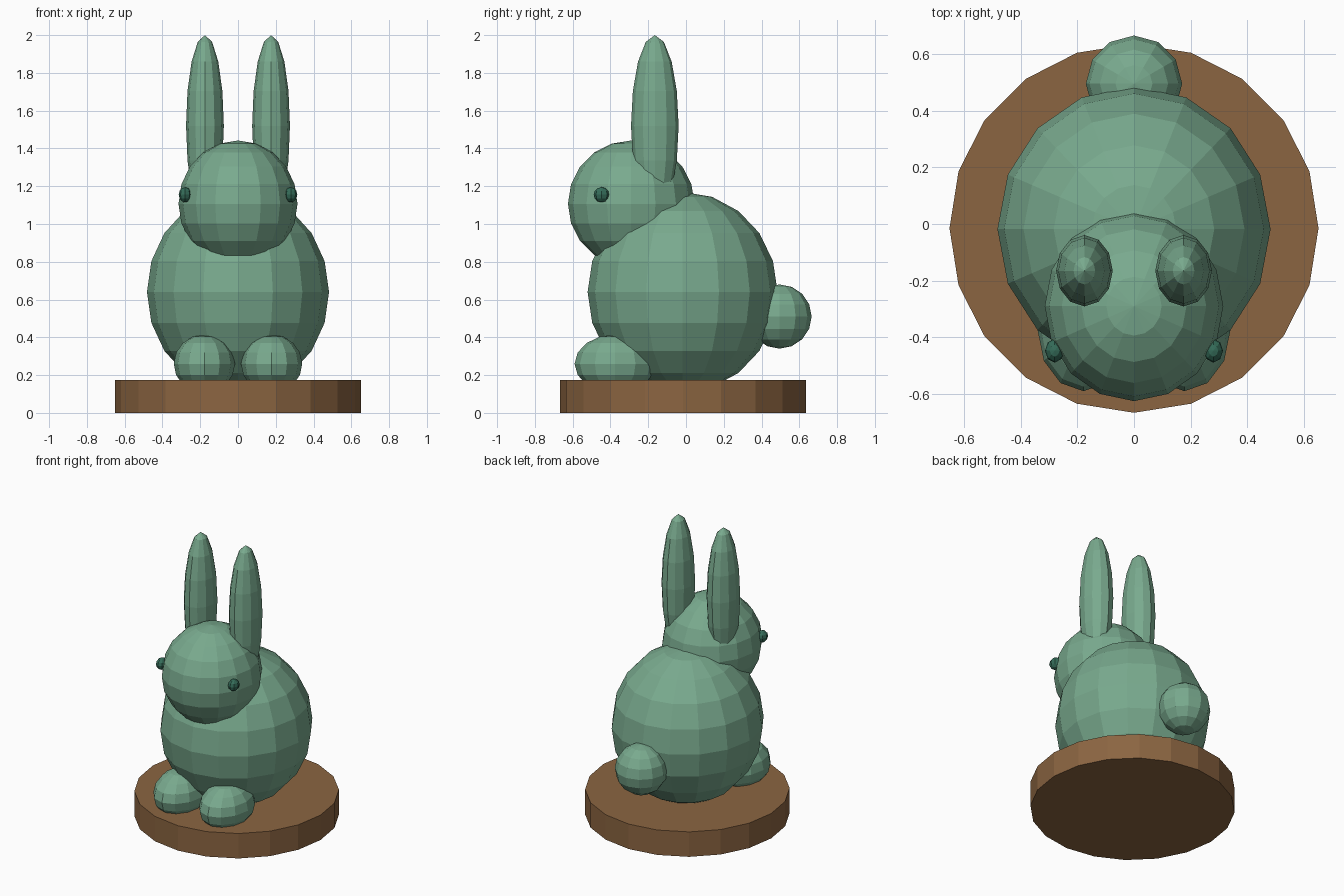
import bpy

cube = bpy.data.objects.get("Cube")
if cube:
    bpy.data.objects.remove(cube, do_unlink=True)


def material(name, rgb):
    mat = bpy.data.materials.new(name)
    mat.use_nodes = True
    color = (*rgb, 1)
    mat.diffuse_color = color
    mat.node_tree.nodes["Principled BSDF"].inputs["Base Color"].default_value = color
    return mat


GREEN = material("sage green", (0.19, 0.40, 0.27))
DARK = material("dark green", (0.035, 0.15, 0.10))
BROWN = material("wood brown", (0.26, 0.13, 0.053))


def finish(name, mat):
    obj = bpy.context.object
    obj.name = name
    obj.data.materials.append(mat)
    bpy.ops.object.transform_apply(location=False, rotation=False, scale=True)
    bpy.ops.object.shade_flat()
    return obj


def ellipsoid(name, center, radii, mat, segments=12, rings=8):
    bpy.ops.mesh.primitive_uv_sphere_add(segments=segments, ring_count=rings,
                                         radius=1, location=center)
    bpy.context.object.scale = radii
    return finish(name, mat)


# Round wooden base
bpy.ops.mesh.primitive_cylinder_add(vertices=20, radius=0.651, depth=0.175,
                                    location=(0, -0.015, 0.0875))
finish("base", BROWN)

# Body, head and tail
ellipsoid("body", (0, -0.018, 0.64), (0.482, 0.503, 0.53), GREEN, 16, 10)
ellipsoid("head", (0, -0.29, 1.107), (0.315, 0.335, 0.335), GREEN, 16, 10)
ellipsoid("tail", (0, 0.495, 0.51), (0.17, 0.17, 0.17), GREEN)

# Paired ears, feet and eyes
for side, s in (("left", 1), ("right", -1)):
    ellipsoid(side + "_ear", (s * 0.175, -0.165, 1.52), (0.1, 0.126, 0.48), GREEN)
    ellipsoid(side + "_foot", (s * 0.178, -0.375, 0.26), (0.162, 0.215, 0.155), GREEN)
    ellipsoid(side + "_eye", (s * 0.28, -0.447, 1.155), (0.034, 0.042, 0.04), DARK, 8, 6)
